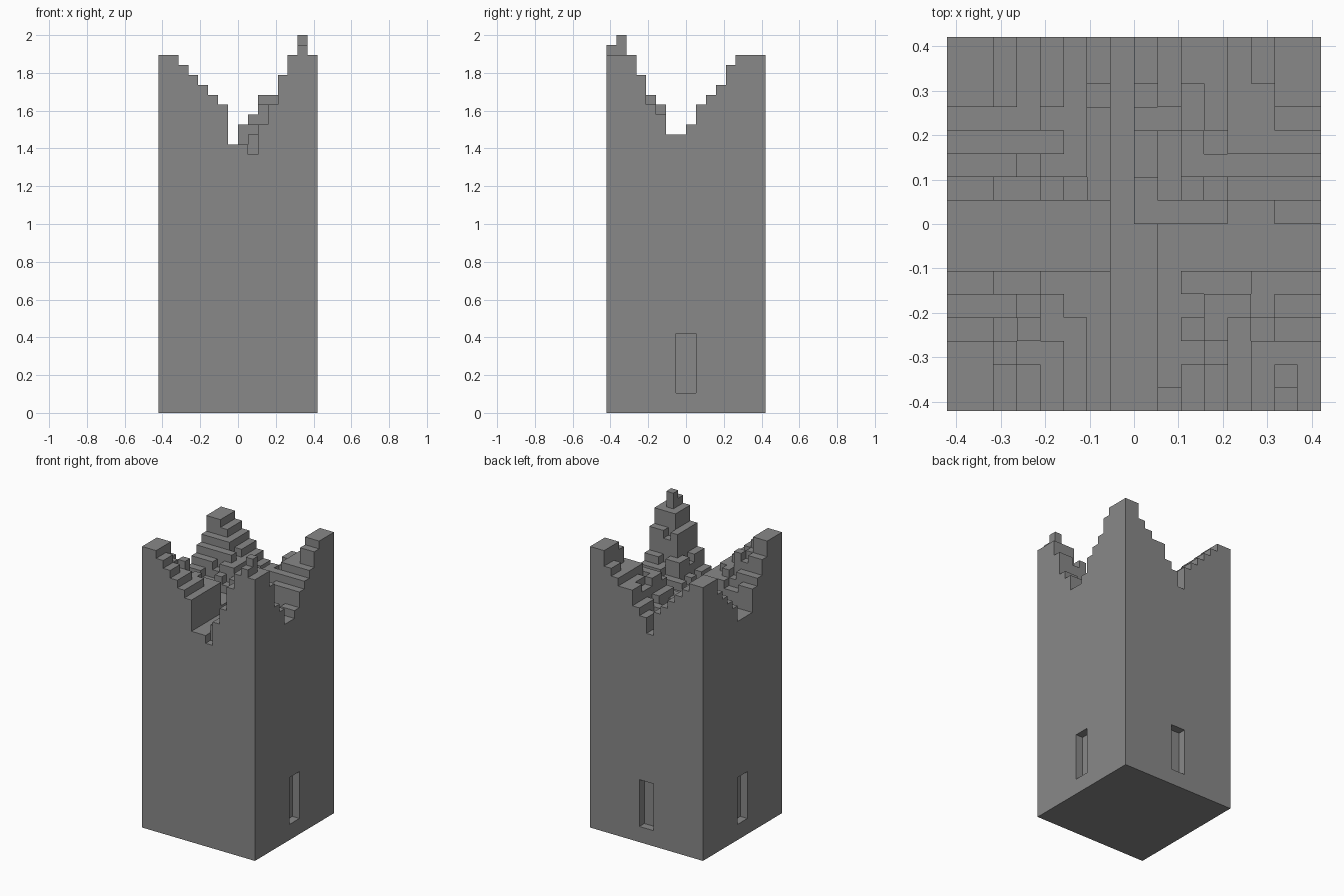
import bpy
import bmesh
import random
from mathutils import Vector

random.seed(4)
cube = bpy.data.objects.get("Cube")
if cube:
    bpy.data.objects.remove(cube, do_unlink=True)

N = 16                 # blocks along each side
TALL = 38              # blocks to the highest tip
SPLIT = 26             # blocks below this are intact masonry
U = 2 / TALL           # block size

stone = bpy.data.materials.new("grey_stone")
stone.use_nodes = True
grey = (0.25, 0.25, 0.25, 1)
stone.diffuse_color = grey
bsdf = next(n for n in stone.node_tree.nodes if n.type == 'BSDF_PRINCIPLED')
bsdf.inputs["Base Color"].default_value = grey
bsdf.inputs["Roughness"].default_value = 0.9

# Broken rim profile of each wall, in blocks
FRONT = [36, 36, 35, 34, 33, 32, 31, 27, 27, 28, 29, 31, 34, 36, 38, 36]
BACK = [35, 35, 34, 33, 32, 31, 30, 27, 29, 30, 32, 32, 33, 34, 36, 36]
RIGHT = [37, 38, 36, 34, 31, 30, 28, 28, 29, 31, 32, 33, 35, 36, 36, 36]
LEFT = [36, 36, 36, 34, 32, 31, 28, 28, 28, 30, 31, 32, 33, 35, 35, 35]


def column_height(i, j):
    """The two valleys cross, leaving a ridge up to each corner."""
    across = (FRONT if j < N // 2 else BACK)[i]
    along = (LEFT if i < N // 2 else RIGHT)[j]
    h = min(across, along)
    inside = 1 < i < N - 2 and 1 < j < N - 2
    if inside and h > 28 and random.random() < 0.3:
        h -= 1
    return h


heights = {(i, j): column_height(i, j) for i in range(N) for j in range(N)}
heights[9, 0] = SPLIT  # chipped notch in the front rim


def in_window(i, j, k):
    """One-block-deep slots in every wall but the front."""
    if not 2 <= k < 8:
        return False
    middle = (N // 2 - 1, N // 2)
    return (i in (0, N - 1) and j in middle) or (j == N - 1 and i in middle)


def solid(i, j, k):
    return 0 <= k < heights.get((i, j), 0) and not in_window(i, j, k)


def build_blocks(name, low, high):
    """Skin the exposed sides of all blocks between two levels."""
    bm = bmesh.new()
    for i, j in heights:
        for k in range(low, high):
            if not solid(i, j, k):
                continue
            centre = Vector((i + 0.5 - N / 2, j + 0.5 - N / 2, k + 0.5))
            for axis in range(3):
                for sign in (-1, 1):
                    n = Vector((0, 0, 0))
                    n[axis] = sign
                    if solid(i + int(n.x), j + int(n.y), k + int(n.z)):
                        continue
                    a = Vector((0, 0, 0))
                    a[(axis + 1) % 3] = 1
                    b = n.cross(a)
                    corners = (-a - b, a - b, a + b, b - a)
                    bm.faces.new([bm.verts.new((centre + (n + c) / 2) * U)
                                  for c in corners])
    bmesh.ops.remove_doubles(bm, verts=bm.verts, dist=U / 100)
    mesh = bpy.data.meshes.new(name)
    bm.to_mesh(mesh)
    bm.free()
    mesh.materials.append(stone)
    obj = bpy.data.objects.new(name, mesh)
    bpy.context.collection.objects.link(obj)
    return obj


# Intact shaft with window slots, and the crumbled crown above it
build_blocks("tower_shaft", 0, SPLIT)
build_blocks("broken_crown", SPLIT, TALL)
